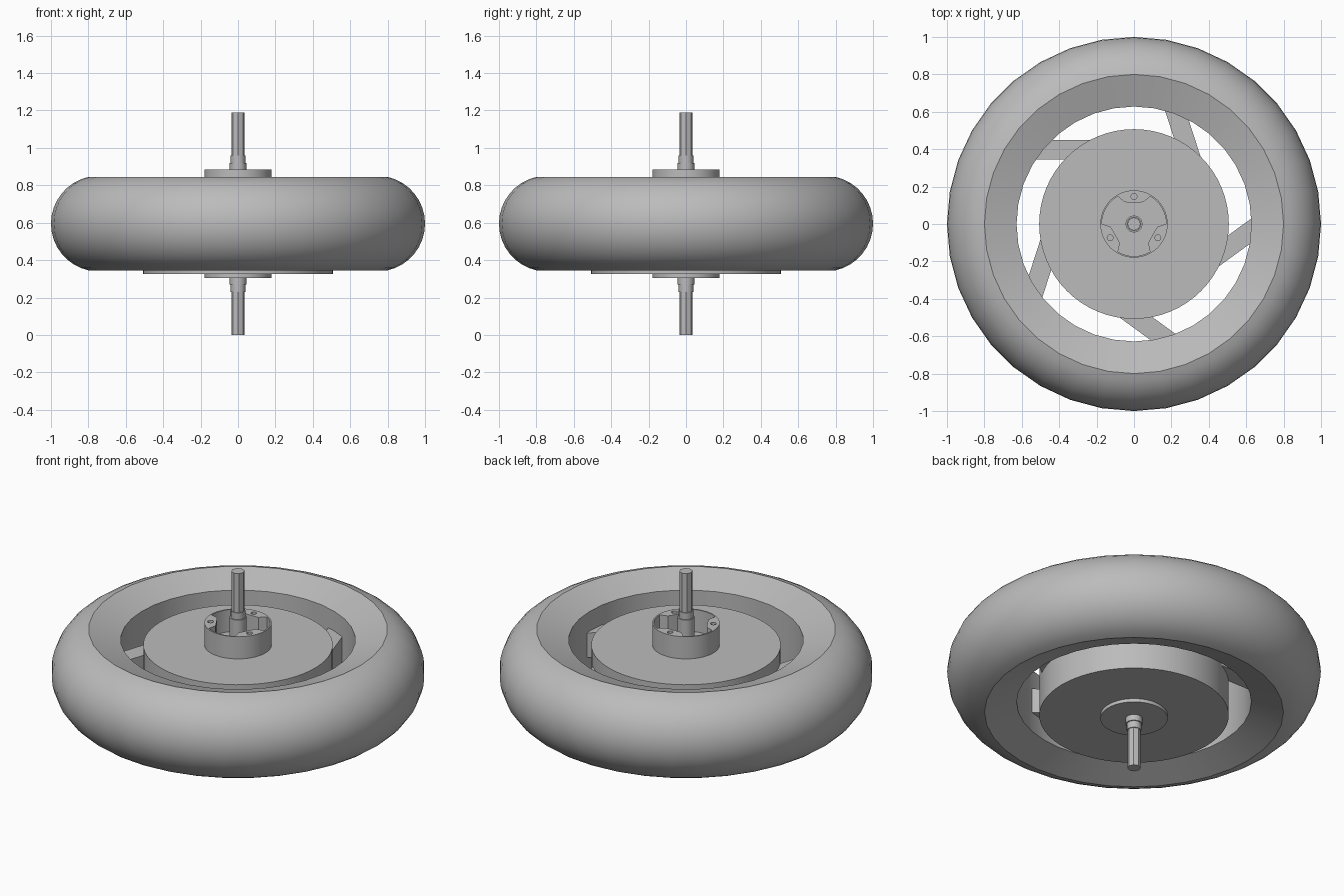
import bpy
import math
from mathutils import Matrix, Vector

if "Cube" in bpy.data.objects:
    bpy.data.objects.remove(bpy.data.objects["Cube"], do_unlink=True)

grey = bpy.data.materials.new("plain grey")
grey.use_nodes = True
grey.diffuse_color = (0.5, 0.5, 0.5, 1)
grey.node_tree.nodes["Principled BSDF"].inputs["Base Color"].default_value = (0.5, 0.5, 0.5, 1)

MID = 0.595  # height of the wheel's middle plane


def finish(obj):
    """Give the object its material and smooth its rounded faces."""
    obj.data.materials.clear()
    obj.data.materials.append(grey)
    bpy.ops.object.select_all(action='DESELECT')
    obj.select_set(True)
    bpy.context.view_layer.objects.active = obj
    bpy.ops.object.shade_smooth_by_angle(angle=math.radians(30))


def mesh_object(name, verts, faces):
    mesh = bpy.data.meshes.new(name)
    mesh.from_pydata(verts, [], faces)
    obj = bpy.data.objects.new(name, mesh)
    bpy.context.collection.objects.link(obj)
    finish(obj)


def lathe(name, profile, sides, closed=False):
    """Turn (radius, height) points, listed bottom to top outside, about z."""
    n = len(profile)
    verts = [(r * math.cos(math.tau * s / sides), r * math.sin(math.tau * s / sides), z)
             for s in range(sides) for r, z in profile]
    faces = []
    for s in range(sides):
        a, b = s * n, (s + 1) % sides * n
        for i in range(n if closed else n - 1):
            j = (i + 1) % n
            faces.append((a + i, b + i, b + j, a + j))
    if not closed:
        faces.append([s * n for s in reversed(range(sides))])
        faces.append([s * n + n - 1 for s in range(sides)])
    mesh_object(name, verts, faces)


# Tyre: round outside, sloping shoulders and a straight inner rim wall
arc_x, arc_r = 0.744, 0.256
limit = math.atan2(0.25, 0.8 - arc_x)
tyre = [(arc_x + arc_r * math.cos(a), MID + arc_r * math.sin(a))
        for a in (limit * (i / 8 - 1) for i in range(17))]
tyre += [(0.628, MID + 0.189), (0.628, MID - 0.189)]
lathe("tyre", tyre, 36, closed=True)

# Motor hub and lower cover
lathe("hub", [(0.507, 0.325), (0.507, 0.754)], 64)
lathe("lower_cover", [(0.18, 0.305), (0.18, 0.33)], 48)

# Five slanted spokes between hub and rim
outline = [(-0.54, 0.345), (-0.22, 0.345), (-0.22, 0.45), (-0.455, 0.45)]
spoke_faces = [(i, (i + 1) % 4, (i + 1) % 4 + 4, i + 4) for i in range(4)]
spoke_faces += [(3, 2, 1, 0), (4, 5, 6, 7)]
for k in range(5):
    turn = Matrix.Rotation(math.tau * k / 5, 3, 'Z')
    corners = [turn @ Vector((x, y, z)) for z in (0.522, 0.668) for x, y in outline]
    mesh_object(f"spoke_{k + 1}", corners, spoke_faces)


# Open collar with three screw bosses, as one outline with holes
def polar(radius, degrees):
    return Vector((radius * math.cos(math.radians(degrees)),
                   radius * math.sin(math.radians(degrees))))


def circle(radius, count, centre=Vector((0, 0))):
    return [centre + polar(radius, 360 * i / count) for i in range(count)]


bosses = (90, 210, 330)
inner = []
for b in bosses:
    inner += [polar(0.172, b - 30), polar(0.128, b - 24), polar(0.118, b - 12),
              polar(0.118, b + 12), polar(0.128, b + 24)]
    inner += [polar(0.172, b + 30 + 10 * i) for i in range(6)]
loops = [circle(0.18, 48), inner] + [circle(0.016, 16, polar(0.147, b)) for b in bosses]

low, high = 0.75, 0.885
curve = bpy.data.curves.new("collar", 'CURVE')
curve.dimensions = '2D'
curve.fill_mode = 'BOTH'
curve.extrude = (high - low) / 2
for loop in loops:
    spline = curve.splines.new('POLY')
    spline.points.add(len(loop) - 1)
    for point, (x, y) in zip(spline.points, loop):
        point.co = (x, y, 0, 1)
    spline.use_cyclic_u = True
collar = bpy.data.objects.new("collar", curve)
collar.location.z = (low + high) / 2
bpy.context.collection.objects.link(collar)
bpy.ops.object.select_all(action='DESELECT')
collar.select_set(True)
bpy.context.view_layer.objects.active = collar
bpy.ops.object.convert(target='MESH')
finish(bpy.context.view_layer.objects.active)

# Axle: faceted ends and stepped sleeves, the same above and below
lathe("axle", [(0.036, 0.0), (0.036, 2 * MID)], 8)
for name, side in (("upper", 1), ("lower", -1)):
    steps = [(0.045, 0.14), (0.045, 0.325), (0.039, 0.325), (0.039, 0.365)]
    profile = [(r, MID + side * h) for r, h in steps]
    lathe(f"{name}_sleeve", profile[::side], 24)
